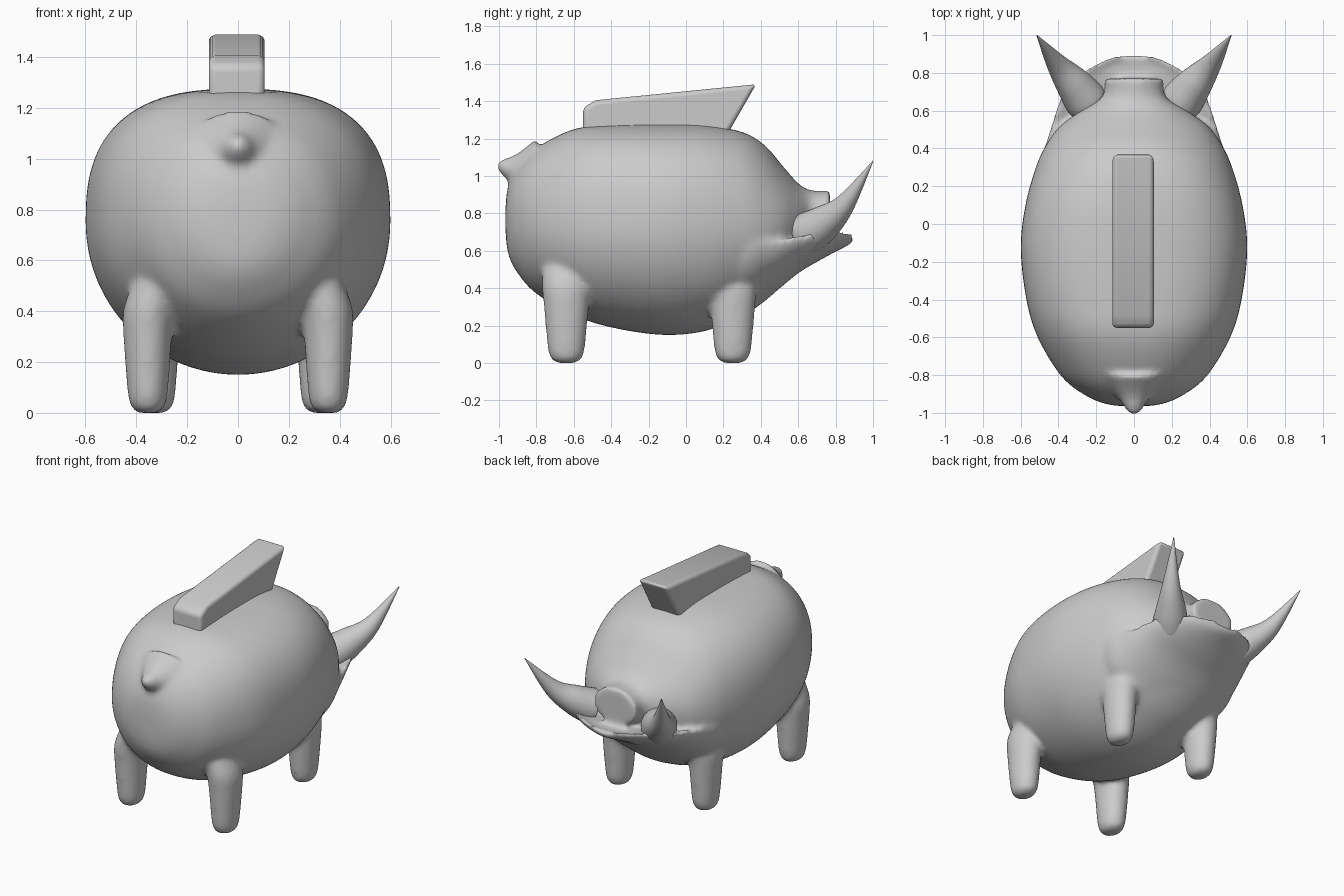
import bpy
import bmesh
from math import cos, sin, pi, copysign
from mathutils import Vector

if "Cube" in bpy.data.objects:
    bpy.data.objects.remove(bpy.data.objects["Cube"], do_unlink=True)

grey = bpy.data.materials.new("plain grey")
grey.use_nodes = True
grey.diffuse_color = (0.6, 0.6, 0.6, 1)
grey.node_tree.nodes["Principled BSDF"].inputs["Base Color"].default_value = grey.diffuse_color


def make(name, bm):
    bmesh.ops.recalc_face_normals(bm, faces=bm.faces)
    mesh = bpy.data.meshes.new(name)
    bm.to_mesh(mesh)
    bm.free()
    mesh.materials.append(grey)
    obj = bpy.data.objects.new(name, mesh)
    bpy.context.collection.objects.link(obj)
    return obj


def loft(name, rings):
    """Skin a list of closed rings and cap both ends."""
    bm = bmesh.new()
    loops = [[bm.verts.new(p) for p in ring] for ring in rings]
    for a, b in zip(loops, loops[1:]):
        for i in range(len(a)):
            j = (i + 1) % len(a)
            bm.faces.new((a[i], a[j], b[j], b[i]))
    bm.faces.new(loops[0])
    bm.faces.new(loops[-1])
    return make(name, bm)


def smooth_rows(rows, steps=5):
    """Catmull-Rom interpolation between rows of section values."""
    rows = [Vector(r) for r in rows]
    padded = [rows[0]] + rows + [rows[-1]]
    out = []
    for a, b, c, d in zip(padded, padded[1:], padded[2:], padded[3:]):
        for s in range(steps):
            t = s / steps
            out.append(b + (c - a) * t / 2 + (a * 2 - b * 5 + c * 4 - d) * t**2 / 2
                       + (b * 3 - a - c * 3 + d) * t**3 / 2)
    return out + [rows[-1]]


def power(v, n):
    return copysign(abs(v) ** (2 / n), v)


def activate(obj):
    bpy.ops.object.select_all(action='DESELECT')
    obj.select_set(True)
    bpy.context.view_layer.objects.active = obj


SIDES = 64
ANGLES = [2 * pi * i / SIDES for i in range(SIDES)]

# Barrel body running into the snout: y, half width, middle, bottom, top, squareness
body_rows = [
    (-.965, .06, .76, .70, .84, 2), (-.95, .16, .77, .58, .95, 2),
    (-.9, .27, .77, .48, 1.05, 2.1), (-.8, .39, .76, .37, 1.15, 2.2),
    (-.6, .51, .75, .255, 1.25, 2.4), (-.4, .57, .75, .19, 1.27, 2.6),
    (-.13, .6, .75, .15, 1.275, 2.6), (.1, .575, .75, .17, 1.27, 2.5),
    (.3, .52, .74, .25, 1.235, 2.3), (.42, .465, .73, .33, 1.165, 2.1),
    (.52, .39, .74, .42, 1.05, 2), (.6, .28, .76, .52, .96, 2),
    (.66, .18, .79, .6, .925, 2), (.72, .155, .8, .67, .92, 2),
    (.77, .165, .8, .675, .925, 2)]
rings = []
for y, w, mid, low, high, n in smooth_rows(body_rows):
    ring = []
    for a in ANGLES:
        k = n if sin(a) > 0 else 2
        h = high - mid if sin(a) > 0 else mid - low
        ring.append((w * power(cos(a), k), y, mid + h * power(sin(a), k)))
    rings.append(ring)
body = loft("body", rings)

# Scooped lower jaw: y, half width, rim height, bottom
jaw_rows = [(.1, .45, .62, .3), (.3, .5, .64, .27), (.45, .46, .655, .36),
            (.6, .415, .685, .48), (.7, .375, .7, .54), (.8, .28, .71, .595),
            (.86, .18, .71, .625), (.885, .11, .705, .64), (.897, .03, .695, .65)]
rings = []
for y, w, rim, low in smooth_rows(jaw_rows):
    dip = min(.04, .4 * (rim - low))
    rings.append([(w * cos(a), y, rim - dip * (1 - cos(a) ** 4) if sin(a) > 0
                   else rim + (rim - low) * sin(a)) for a in ANGLES])
parts = [loft("jaw", rings)]

# Four tapering legs: height, scale, inward shift
leg_rows = [(0, .4, 0), (.01, .62, 0), (.04, .8, 0), (.1, .9, 0),
            (.3, 1.06, 0), (.42, 1.15, .01), (.55, 1.1, .06)]
for label, cx, cy in (("tail_end", .355, -.64), ("snout_end", .325, .25)):
    for side in (1, -1):
        rings = [[(side * (cx - shift + .09 * s * cos(a)), cy + .113 * s * sin(a), z)
                  for a in ANGLES] for z, s, shift in smooth_rows(leg_rows)]
        parts.append(loft(label + "_leg", rings))

# Stubby tail: y, radius, height
tail_rows = [(-.8, .2, 1.0), (-.88, .125, 1.01), (-.93, .075, 1.03),
             (-.98, .045, 1.045), (-1.005, .022, 1.05)]
parts.append(loft("tail", [[(r * cos(a), y, z + r * sin(a)) for a in ANGLES]
                           for y, r, z in smooth_rows(tail_rows)]))

# Fuse the soft parts into one skin with blended joints
activate(body)
for p in parts:
    p.select_set(True)
bpy.ops.object.join()
remesh = body.modifiers.new("fuse", 'REMESH')
remesh.mode = 'VOXEL'
remesh.voxel_size = .015
remesh.use_smooth_shade = True
blend = body.modifiers.new("blend", 'SMOOTH')
blend.factor = .5
blend.iterations = 12

# Curved tusks: centre and radius along the path
tusk_rows = [(.245, .645, .69, .095), (.255, .655, .695, .113), (.32, .74, .75, .095),
             (.41, .85, .85, .055), (.515, 1.0, 1.08, .002)]
for side, label in ((1, "left_tusk"), (-1, "right_tusk")):
    path = smooth_rows(tusk_rows)
    rings = []
    for i, row in enumerate(path):
        centre = row.to_3d() if len(row) == 3 else Vector(row[:3])
        before, after = path[max(i - 1, 0)], path[min(i + 1, len(path) - 1)]
        along = (Vector(after[:3]) - Vector(before[:3])).normalized()
        across = along.cross(Vector((0, 0, 1))).normalized()
        up = across.cross(along)
        ring = [centre + row[3] * (across * cos(a) + up * sin(a)) for a in ANGLES[::2]]
        rings.append([(side * p.x, p.y, p.z) for p in ring])
    activate(loft(label, rings))
    bpy.ops.object.shade_smooth_by_angle()

# Slanted block on the back
outline = [(-.55, 1.22), (-.55, 1.365), (-.48, 1.405), (.375, 1.49), (.22, 1.22)]
block = loft("back_block", [[(x, y, z) for y, z in outline] for x in (-.115, .105)])
bevel = block.modifiers.new("soft edges", 'BEVEL')
bevel.width = .025
bevel.segments = 4
activate(block)
bpy.ops.object.shade_smooth_by_angle()
